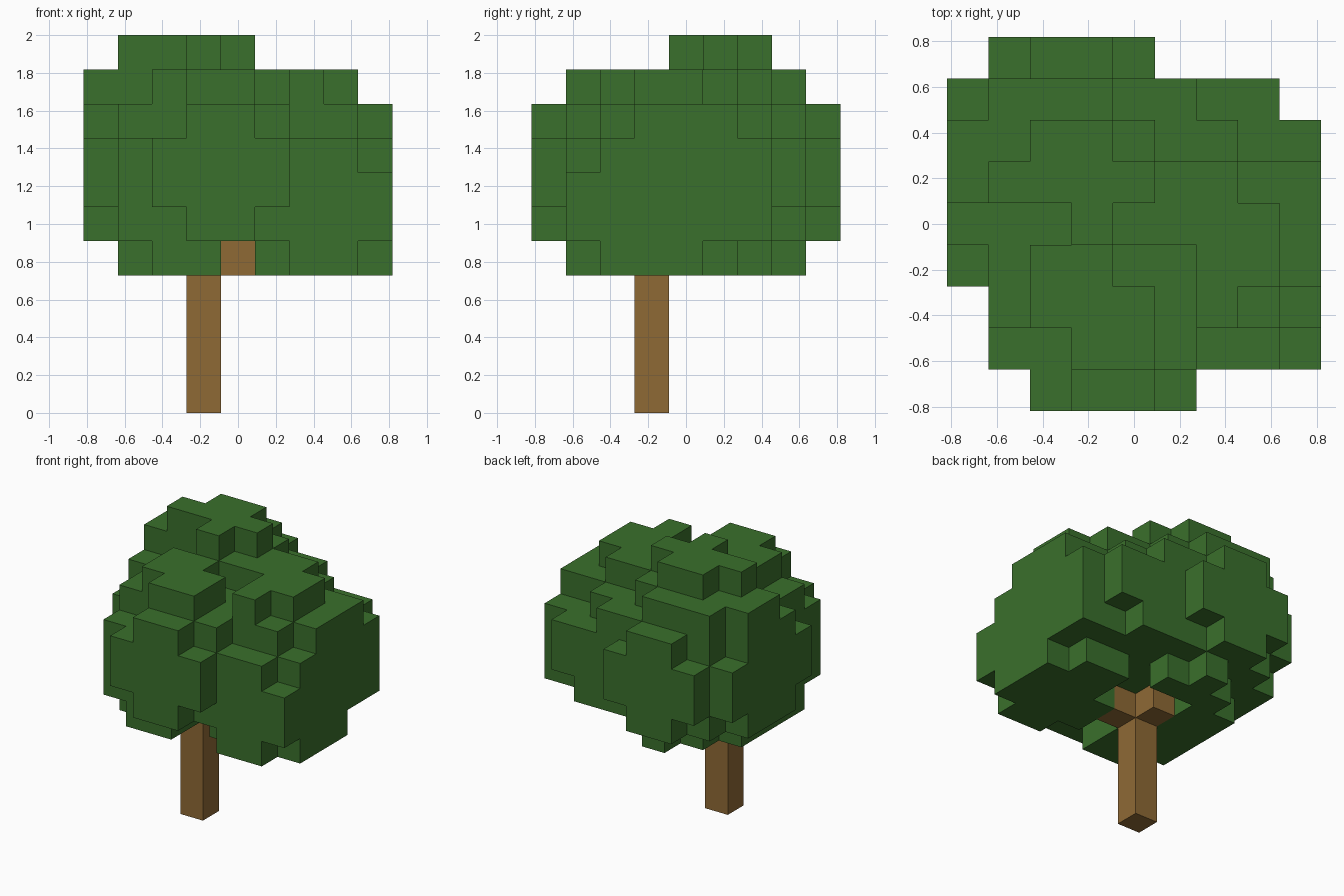
import bpy
import bmesh
from mathutils import Vector

if "Cube" in bpy.data.objects:
    bpy.data.objects.remove(bpy.data.objects["Cube"], do_unlink=True)

BLOCK = 2 / 11          # edge of one cube of the tree
HALF = 4.5              # half the crown width, in blocks


def make_material(name, colour):
    mat = bpy.data.materials.new(name)
    mat.use_nodes = True
    mat.diffuse_color = (*colour, 1)
    mat.node_tree.nodes["Principled BSDF"].inputs["Base Color"].default_value = (*colour, 1)
    return mat


def fill(level, *spans):
    """Cells of one layer, from inclusive (x first, x last, y first, y last) spans."""
    return {(x, y, level)
            for x0, x1, y0, y1 in spans
            for x in range(x0, x1 + 1)
            for y in range(y0, y1 + 1)}


def build_blocks(name, cells, blockers, material):
    """Outer skin of a set of cubes, leaving out faces between neighbours."""
    bm = bmesh.new()
    for cell in sorted(cells):
        centre = Vector(cell) + Vector((0.5, 0.5, 0.5))
        for axis in range(3):
            for sign in (-1, 1):
                normal = Vector((0, 0, 0))
                normal[axis] = sign
                neighbour = tuple(int(c + n) for c, n in zip(cell, normal))
                if neighbour in cells or neighbour in blockers:
                    continue
                side = Vector((0, 0, 0))
                side[(axis + 1) % 3] = 0.5
                up = normal.cross(side)
                middle = centre + normal * 0.5
                corners = (-side - up, side - up, side + up, up - side)
                verts = []
                for corner in corners:
                    p = middle + corner
                    verts.append(bm.verts.new(((p.x - HALF) * BLOCK,
                                               (p.y - HALF) * BLOCK,
                                               p.z * BLOCK)))
                bm.faces.new(verts)
    bmesh.ops.remove_doubles(bm, verts=bm.verts, dist=BLOCK / 100)
    mesh = bpy.data.meshes.new(name)
    bm.to_mesh(mesh)
    bm.free()
    mesh.materials.append(material)
    obj = bpy.data.objects.new(name, mesh)
    bpy.context.collection.objects.link(obj)
    return obj


# Trunk with short branches where it enters the leaves
trunk = {(3, 3, level) for level in range(7)}
trunk |= {(4, 3, 4), (3, 4, 4), (4, 3, 5), (3, 4, 5)}

# Underside: leaf pads hanging around the branches
crown = fill(4, (2, 3, 1, 1), (6, 7, 1, 1), (1, 3, 2, 2), (5, 8, 2, 3),
             (1, 2, 3, 5), (6, 8, 4, 4), (6, 7, 5, 5), (2, 4, 6, 6), (3, 3, 7, 7))
crown |= fill(5, (3, 4, 0, 0), (1, 8, 1, 3), (0, 8, 4, 6), (1, 6, 7, 7), (2, 3, 8, 8))

# Widest part of the crown
for level in (6, 7):
    crown |= fill(level, (2, 5, 0, 0), (1, 8, 1, 2), (0, 8, 3, 6),
                  (0, 7, 7, 7), (1, 4, 8, 8))
crown.discard((8, 1, 7))

# Stepped top, narrowing to the highest tuft
crown |= fill(8, (3, 4, 0, 0), (3, 5, 1, 1), (1, 7, 2, 2), (1, 8, 3, 3),
              (0, 8, 4, 5), (0, 6, 6, 6), (1, 5, 7, 7), (2, 3, 8, 8))
crown |= fill(9, (3, 4, 1, 1), (2, 4, 2, 2), (6, 6, 2, 2), (2, 3, 3, 3),
              (6, 7, 3, 3), (3, 7, 4, 4), (0, 6, 5, 5), (0, 4, 6, 6), (1, 3, 7, 7))
crown |= fill(10, (3, 3, 4, 4), (1, 4, 5, 5), (2, 3, 6, 6))
crown -= trunk

leaf_green = make_material("leaf green", (0.042, 0.162, 0.025))
bark_brown = make_material("bark brown", (0.275, 0.144, 0.036))

build_blocks("leaf_crown", crown, trunk, leaf_green)
build_blocks("trunk", trunk, crown, bark_brown)
